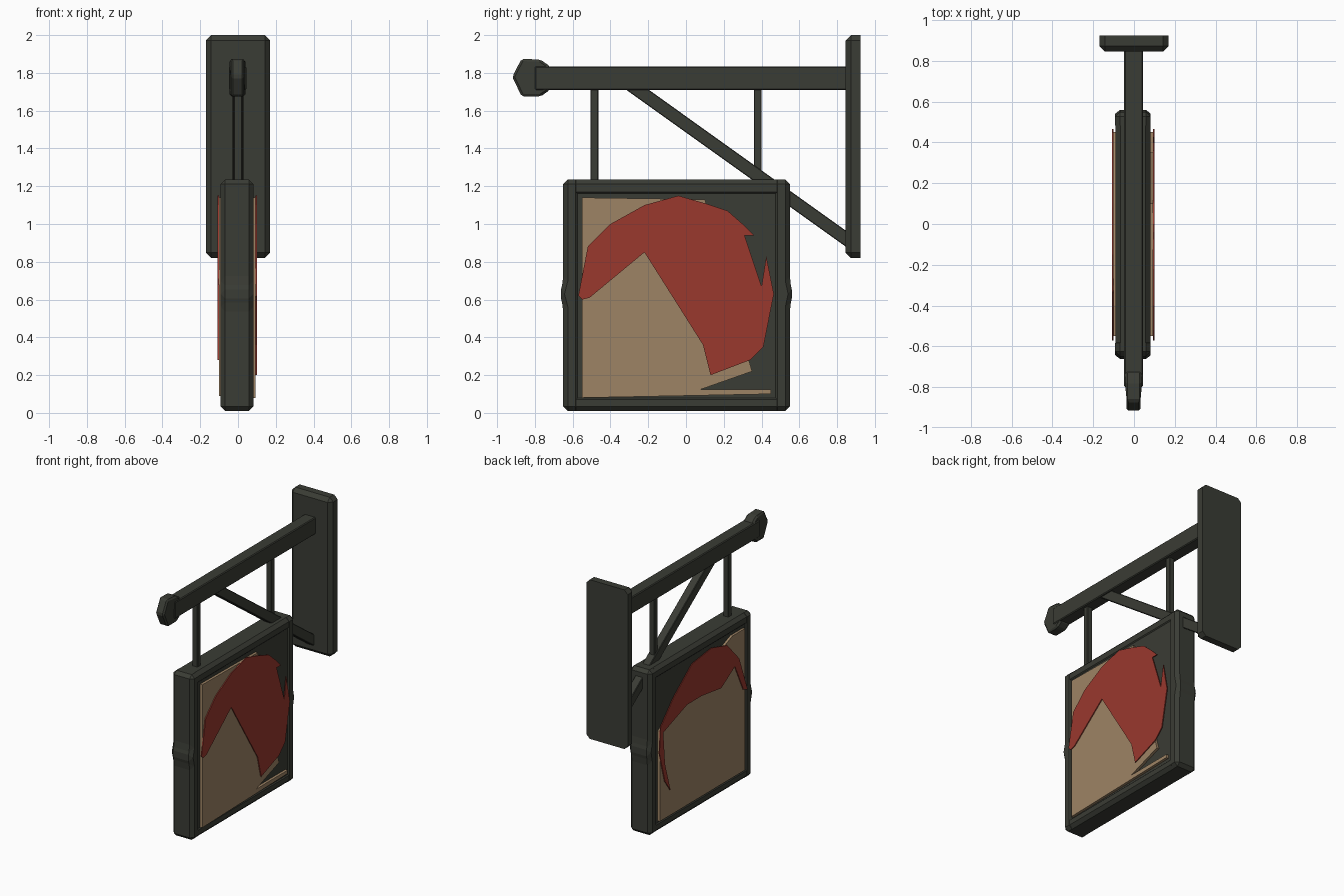
import bpy, bmesh

cube = bpy.data.objects.get("Cube")
if cube:
    bpy.data.objects.remove(cube)


def material(name, rgb):
    m = bpy.data.materials.new(name)
    m.use_nodes = True
    col = (*rgb, 1)
    m.diffuse_color = col
    m.node_tree.nodes["Principled BSDF"].inputs["Base Color"].default_value = col
    return m


dark = material("dark iron", (0.042, 0.045, 0.035))
tan = material("tan board", (0.34, 0.23, 0.13))
red = material("red paint", (0.32, 0.04, 0.027))


def finish(name, bm, mat):
    bmesh.ops.recalc_face_normals(bm, faces=bm.faces)
    me = bpy.data.meshes.new(name)
    bm.to_mesh(me)
    bm.free()
    me.materials.append(mat)
    ob = bpy.data.objects.new(name, me)
    bpy.context.collection.objects.link(ob)
    return ob


def prism(name, pts, x0, x1, mat, bevel=0):
    """Extrude a side outline of (y, z) points from x0 to x1, with a chamfer."""
    bm = bmesh.new()
    face = bm.faces.new([bm.verts.new((x0, y, z)) for y, z in pts])
    ext = bmesh.ops.extrude_face_region(bm, geom=[face])
    for v in ext["geom"]:
        if isinstance(v, bmesh.types.BMVert):
            v.co.x = x1
    bmesh.ops.recalc_face_normals(bm, faces=bm.faces)
    if bevel:
        bmesh.ops.bevel(bm, geom=bm.edges[:], offset=bevel, segments=1,
                        affect='EDGES', clamp_overlap=True)
    return finish(name, bm, mat)


def rect(y0, y1, z0, z1):
    return [(y0, z0), (y1, z0), (y1, z1), (y0, z1)]


# Wall plate: only the edges on the front are chamfered
bm = bmesh.new()
bmesh.ops.create_cube(bm, size=1)
for v in bm.verts:
    v.co.x *= 0.34
    v.co.y = 0.885 + v.co.y * 0.08
    v.co.z = 1.41 + v.co.z * 1.18
edges = [e for e in bm.edges if any(v.co.y < 0.88 for v in e.verts)]
bmesh.ops.bevel(bm, geom=edges, offset=0.028, segments=1, affect='EDGES')
finish("wall_plate", bm, dark)

# Beam, end knob, brace and hangers
prism("beam", rect(-0.8, 0.86, 1.71, 1.835), -0.048, 0.044, dark, 0.006)
knob = prism("beam_knob", [(-0.92, 1.78), (-0.87, 1.675), (-0.77, 1.675), (-0.72, 1.71),
                           (-0.72, 1.835), (-0.77, 1.87), (-0.87, 1.875)],
             -0.045, 0.04, dark, 0.012)
for v in knob.data.vertices:
    if v.co.y < -0.86:
        v.co.x *= 0.8
prism("diagonal_brace", [(-0.33, 1.72), (0.86, 0.87), (0.86, 0.955), (-0.21, 1.72)],
      -0.03, 0.03, dark, 0.004)
for name, y in (("front_hanger", -0.485), ("back_hanger", 0.38)):
    prism(name, rect(y - 0.021, y + 0.021, 1.2, 1.73), -0.022, 0.022, dark, 0.004)

# Sign frame: bevelled bars around a thinner board, side bars bulge at mid height
for name, yo, yi, out in (("front_frame_bar", -0.65, -0.56, -0.018),
                          ("back_frame_bar", 0.55, 0.46, 0.015)):
    prism(name, [(yi, 0.01), (yo, 0.01), (yo, 0.56), (yo + out, 0.63), (yo, 0.7),
                 (yo, 1.235), (yi, 1.235)], -0.092, 0.082, dark, 0.024)
prism("top_frame_bar", rect(-0.63, 0.53, 1.145, 1.235), -0.09, 0.08, dark, 0.024)
prism("bottom_frame_bar", rect(-0.63, 0.53, 0.01, 0.095), -0.09, 0.08, dark, 0.024)
prism("sign_board", rect(-0.58, 0.48, 0.06, 1.18), -0.083, 0.073, dark)

# Tan panels, each with a missing upper back corner
prism("left_tan_panel", [(-0.55, 0.08), (0.45, 0.1), (0.45, 0.125), (0.08, 0.125),
                         (0.35, 0.22), (0.33, 0.29), (0.2, 0.8), (0.1, 1.13),
                         (-0.55, 1.14)], 0.07, 0.092, tan)
prism("right_tan_panel", [(-0.55, 0.09), (0.45, 0.09), (0.45, 0.76), (0.1, 0.95),
                          (-0.3, 1.1), (-0.4, 1.14), (-0.55, 1.14)],
      -0.1, -0.08, tan)

# Red painted arcs
prism("left_red_arc", [(-0.57, 0.62), (-0.52, 0.88), (-0.4, 1.0), (-0.22, 1.1),
                       (-0.04, 1.15), (0.1, 1.11), (0.22, 1.07), (0.3, 1.0),
                       (0.36, 0.94), (0.31, 0.94), (0.4, 0.67), (0.425, 0.83),
                       (0.465, 0.63), (0.41, 0.35), (0.34, 0.28), (0.13, 0.2),
                       (0.09, 0.36), (-0.22, 0.85), (-0.51, 0.61), (-0.55, 0.6)],
      0.093, 0.1, red)
prism("right_red_arc", [(0.45, 0.79), (0.3, 0.95), (0.08, 1.12), (-0.15, 1.15),
                        (-0.33, 1.1), (-0.47, 0.95), (-0.57, 0.68), (-0.52, 0.7),
                        (-0.42, 0.91), (-0.26, 0.81), (-0.03, 0.84), (0.14, 0.84),
                        (0.42, 0.74), (0.4, 0.5), (0.335, 0.28), (0.4, 0.37),
                        (0.465, 0.6)], -0.108, -0.101, red)
